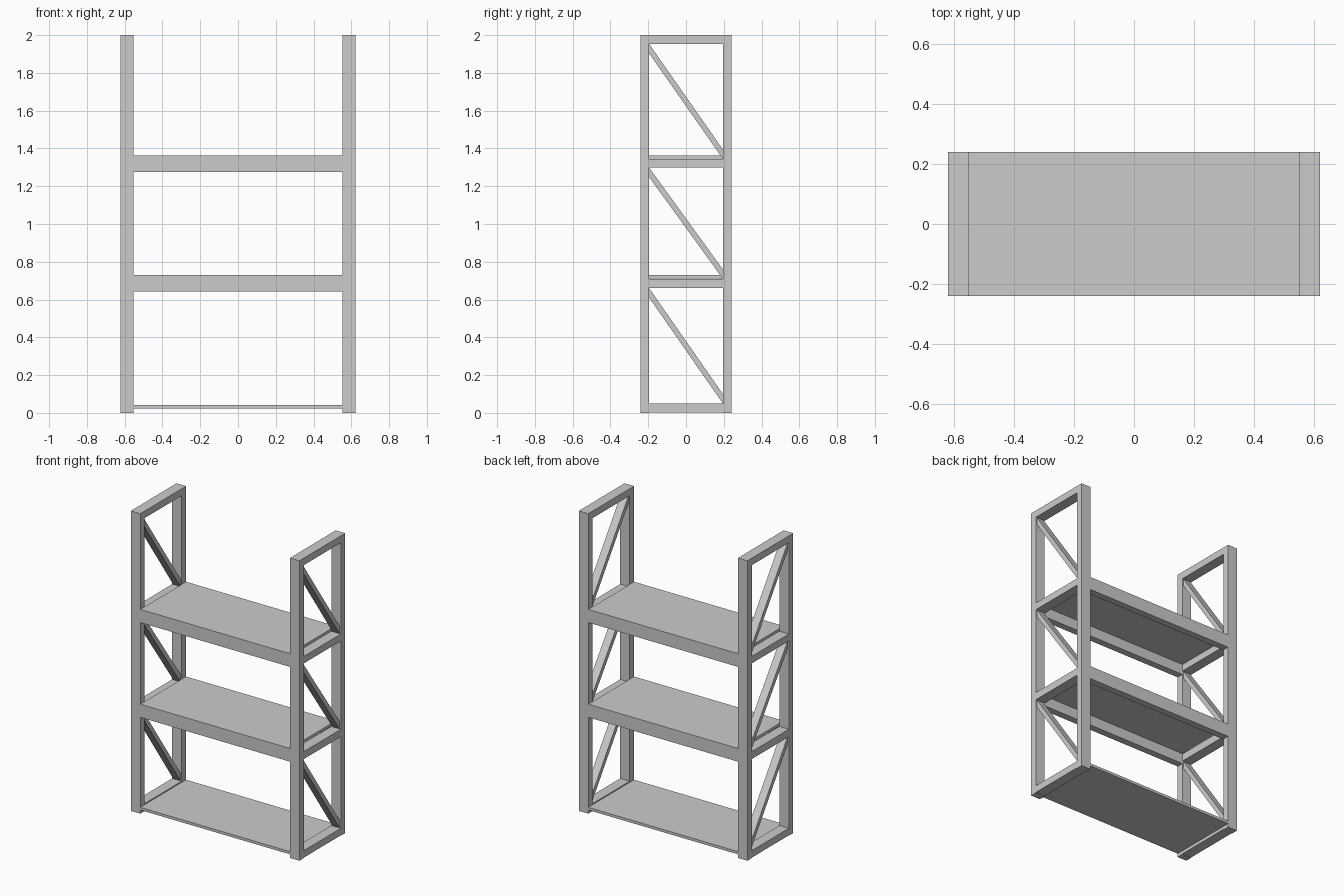
import bpy, bmesh

if "Cube" in bpy.data.objects:
    bpy.data.objects.remove(bpy.data.objects["Cube"])

XI, XO = 0.552, 0.622   # inner / outer x of the end frames
YI, YO = 0.195, 0.241   # inner / outer y of the posts


def prism(name, yz, x0, x1):
    """Extrude a (y, z) profile from x0 to x1."""
    bm = bmesh.new()
    face = bm.faces.new([bm.verts.new((x0, y, z)) for y, z in yz])
    ext = bmesh.ops.extrude_face_region(bm, geom=[face])
    moved = [v for v in ext["geom"] if isinstance(v, bmesh.types.BMVert)]
    bmesh.ops.translate(bm, verts=moved, vec=(x1 - x0, 0, 0))
    bmesh.ops.recalc_face_normals(bm, faces=bm.faces)
    mesh = bpy.data.meshes.new(name)
    bm.to_mesh(mesh)
    bm.free()
    obj = bpy.data.objects.new(name, mesh)
    bpy.context.collection.objects.link(obj)
    return obj


def box(name, x0, x1, y0, y1, z0, z1):
    return prism(name, [(y0, z0), (y1, z0), (y1, z1), (y0, z1)], x0, x1)


RAILS = [(0.003, 0.05), (0.66, 0.71), (1.298, 1.345), (1.953, 2.0)]

for side, s in (("left", -1), ("right", 1)):
    xa, xb = sorted((s * XI, s * XO))
    # Upright posts
    box(f"{side}_front_post", xa, xb, -YO, -YI, 0, 2)
    box(f"{side}_back_post", xa, xb, YI, YO, 0, 2)
    # Cross rails
    for i, (z0, z1) in enumerate(RAILS):
        box(f"{side}_rail_{i}", xa, xb, -YI, YI, z0, z1)
    # Diagonal braces between neighbouring rails
    ba, bb = sorted((s * (XI + 0.008), s * (XO - 0.008)))
    for i in range(3):
        lo, hi = RAILS[i][1], RAILS[i + 1][0]
        prism(f"{side}_brace_{i}",
              [(-YI, hi), (-YI, hi - 0.05), (YI, lo), (YI, lo + 0.05)], ba, bb)

# Shelf boards, with front and back beams under the upper two
for i, top in enumerate((0.042, 0.73, 1.362)):
    box(f"shelf_{i}", -XI, XI, -YO, YO, top - 0.018, top)
    if i:
        for name, y0, y1 in (("front", -YO, -YI), ("back", YI, YO)):
            box(f"{name}_beam_{i}", -XI, XI, y0, y1, top - 0.088, top - 0.018)
